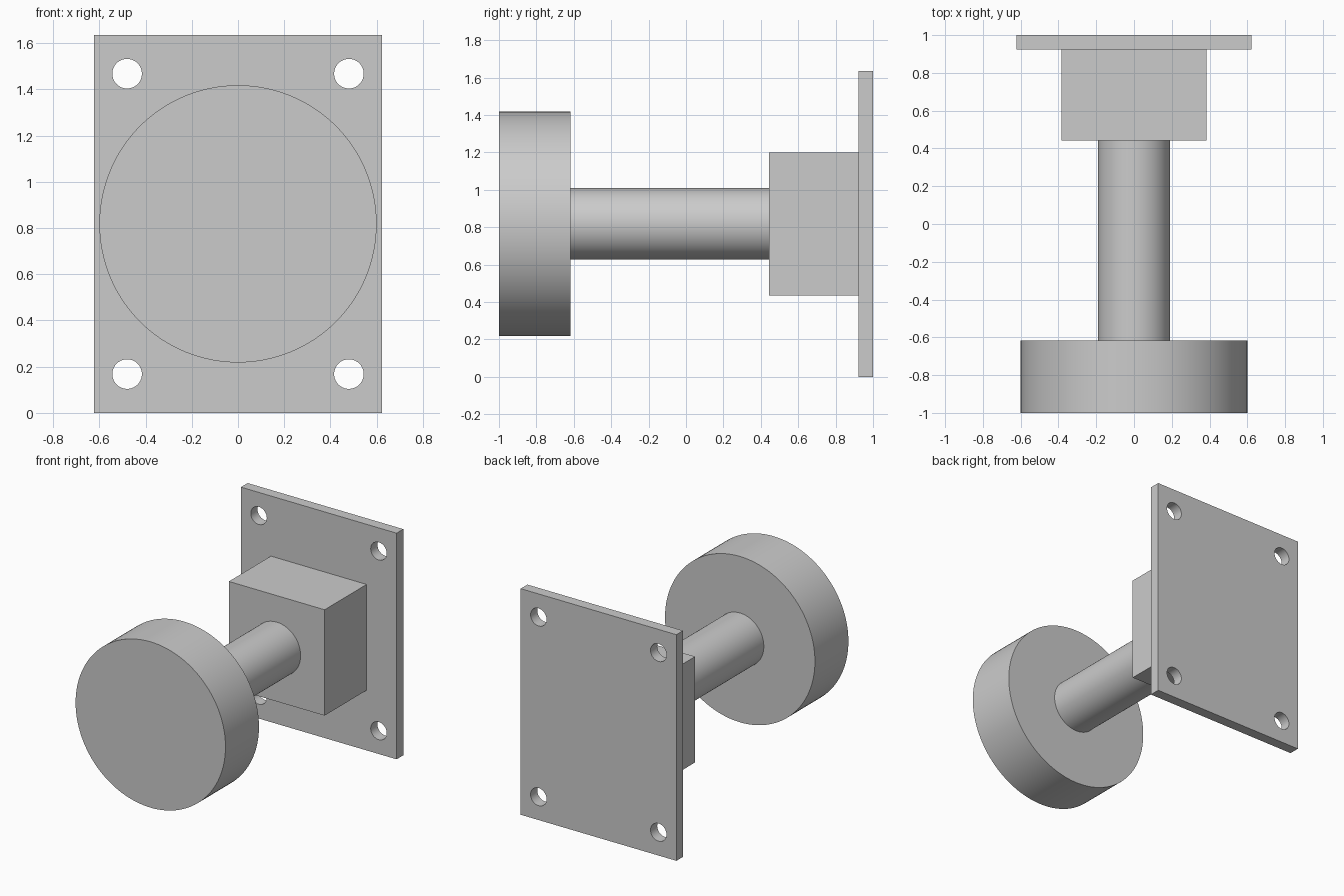
import bpy
from math import pi, radians

if "Cube" in bpy.data.objects:
    bpy.data.objects.remove(bpy.data.objects["Cube"])

CZ = 0.818  # height of the shared axis


def box(name, x, y0, y1, z):
    """Box centred on the axis, spanning y0..y1."""
    bpy.ops.mesh.primitive_cube_add(size=1, location=(0, (y0 + y1) / 2, CZ))
    ob = bpy.context.object
    ob.name = name
    ob.scale = (x, y1 - y0, z)
    bpy.ops.object.transform_apply(location=False, rotation=False, scale=True)
    return ob


def rod(name, r, y0, y1, x=0, z=CZ, sides=128):
    """Cylinder lying along y, spanning y0..y1."""
    bpy.ops.mesh.primitive_cylinder_add(
        vertices=sides, radius=r, depth=y1 - y0,
        location=(x, (y0 + y1) / 2, z), rotation=(pi / 2, 0, 0))
    ob = bpy.context.object
    ob.name = name
    bpy.ops.object.shade_smooth_by_angle(angle=radians(30))
    return ob


# Mounting plate with four screw holes
plate = box("mounting_plate", 1.246, 0.923, 1.0, 1.636)
for sx in (-1, 1):
    for sz in (-1, 1):
        cutter = rod("hole_cutter", 0.064, 0.85, 1.08, sx * 0.48, CZ + sz * 0.65, 64)
        cutter.hide_render = True
        mod = plate.modifiers.new("screw_hole", "BOOLEAN")
        mod.operation = "DIFFERENCE"
        mod.solver = "EXACT"
        mod.object = cutter
        bpy.context.view_layer.objects.active = plate
        bpy.ops.object.modifier_apply(modifier=mod.name)
        bpy.data.objects.remove(cutter)
bpy.ops.object.select_all(action="DESELECT")
plate.select_set(True)
bpy.ops.object.shade_smooth_by_angle(angle=radians(30))

# Block, shaft and round buffer head
box("base_block", 0.766, 0.443, 0.923, 0.766)
rod("shaft", 0.191, -0.617, 0.443)
rod("buffer_head", 0.6, -1.0, -0.617)
